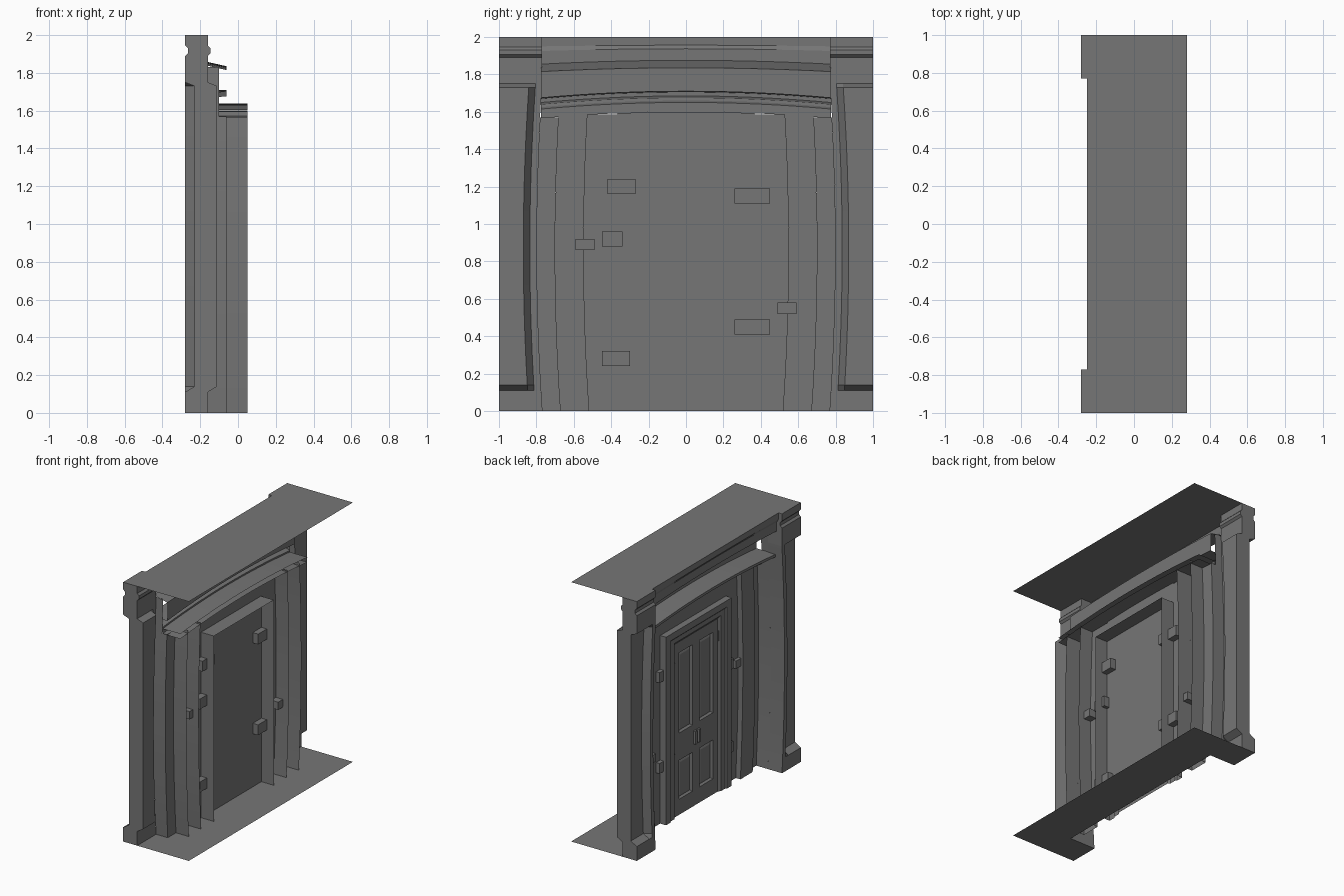
import bpy, bmesh
from mathutils import Vector

cube = bpy.data.objects.get("Cube")
if cube:
    bpy.data.objects.remove(cube)

stone = bpy.data.materials.new("grey stone")
stone.use_nodes = True
GREY = (0.18, 0.18, 0.18, 1)
stone.diffuse_color = GREY
stone.node_tree.nodes["Principled BSDF"].inputs["Base Color"].default_value = GREY


def finish(name, bm):
    bmesh.ops.recalc_face_normals(bm, faces=bm.faces)
    mesh = bpy.data.meshes.new(name)
    bm.to_mesh(mesh)
    bm.free()
    mesh.materials.append(stone)
    obj = bpy.data.objects.new(name, mesh)
    bpy.context.collection.objects.link(obj)
    return obj


def loft(name, rows, closed=False):
    """Skin a list of equally long point rows; closed rows make a capped solid."""
    bm = bmesh.new()
    grid = [[bm.verts.new(p) for p in row] for row in rows]
    n = len(rows[0])
    for a, b in zip(grid, grid[1:]):
        for i in range(n if closed else n - 1):
            j = (i + 1) % n
            bm.faces.new((a[i], a[j], b[j], b[i]))
    if closed:
        bm.faces.new(grid[0])
        bm.faces.new(grid[-1])
    return finish(name, bm)


def box(name, x, y, z):
    bm = bmesh.new()
    bmesh.ops.create_cube(bm, size=1)
    for v in bm.verts:
        v.co = Vector([(r[0] + r[1]) / 2 + c * (r[1] - r[0]) for r, c in zip((x, y, z), v.co)])
    return finish(name, bm)


def bow(z):
    return max(0, 0.03 * (1 - ((z - 0.87) / 0.87) ** 2))


def arch(y, rise=0.035):
    return rise * (1 - (y / 0.77) ** 2)


def spread(start, end, steps=12):
    return [start + (end - start) * i / steps for i in range(steps + 1)]


def surround(name, profile):
    """Sweep (half width, height, depth) points up, over and down an opening."""
    return loft(name, [[(x, -w, 0), (x, -w, h), (x, w, h), (x, w, 0)] for w, h, x in profile])


# Floor and ceiling sheets; the floor reaches forward under both piers
loft("floor_sheet", [[(-0.06, -1, 0), (-0.06, 1, 0)], [(0.28, -1, 0), (0.28, 1, 0)]])
loft("ceiling_sheet", [[(-0.25, -1, 2), (-0.25, 1, 2)], [(0.28, -1, 2), (0.28, 1, 2)]])

LEVELS = [0, 0.11] + spread(0.14, 1.73) + [1.75, 1.89, 1.905, 1.93, 1.945, 2]
for side, label in ((1, "left"), (-1, "right")):
    # Pier with sunk panel, bowed inner edge and grooved capital
    rows = []
    for z in LEVELS:
        b = bow(z) if z < 1.75 else 0
        groove = 0.015 if 1.9 < z < 1.94 else 0
        sunk = 0.05 if 0.12 < z < 1.74 else 0
        cols = [(1, sunk), (0.84 + b, sunk), (0.805 + b, 0), (0.77 + b, 0)]
        front = [(-0.28 + d + groove, side * y, z) for y, d in cols]
        back = [(-0.16 + d + groove, side * y, z) for y, d in reversed(cols)]
        rows.append(front + back)
    loft(label + "_pier", rows, closed=True)
    loft(label + "_floor_return", [[(x, side * y, 0) for y in (0.77, 1)] for x in (-0.16, -0.06)])

    # Deep reveal behind the pier, stepped back above the head
    loft(label + "_reveal", [[(x, side * (0.77 + bow(z)), z) for z in spread(0, 1.57)] for x in (-0.16, -0.06)])
    loft(label + "_upper_reveal", [[(x, side * (0.77 + bow(z)), z) for z in (1.57, 1.83)] for x in (-0.16, -0.1)])

    # Bowed channel post and the flat walls on either side of it
    post = [(0.05, 0.67), (-0.1, 0.67), (-0.1, 0.52), (0.05, 0.52)]
    loft(label + "_post", [[(x, side * (y + bow(z)), z) for x, y in post] for z in spread(0, 1.595)])
    loft(label + "_outer_wall", [[(-0.06, side * (y + bow(z)), z) for y in (0.67, 0.77)] for z in spread(0, 1.57)])
    loft(label + "_recess_wall", [[(-0.06, side * 0.365, z), (-0.06, side * (0.52 + bow(z)), z)]
                                  for z in spread(0, 1.585)])

# Arched lintel: moulded face, sloping soffit and frieze wall
YS = spread(-0.775, 0.775, 16)
LINTEL = [(-0.25, 2, 0), (-0.25, 1.95, 0.3), (-0.235, 1.925, 0.6), (-0.235, 1.855, 1),
          (-0.06, 1.815, 1), (-0.06, 1.675, 1.75)]
loft("lintel", [[(x, y, z + k * arch(y, 0.02)) for x, z, k in LINTEL] for y in YS])

# Projecting cornice shelf running down to the door head
CORNICE = [(-0.06, 1.675), (-0.22, 1.67), (-0.22, 1.65), (-0.15, 1.64),
           (-0.13, 1.625), (-0.1, 1.615), (-0.1, 1.6)]
loft("cornice", [[(x, y, z + arch(y)) for x, z in CORNICE] for y in YS])

# Arched head: hollow channel across the posts, with wall below it
HEAD = [(0.05, 1.603), (-0.1, 1.603), (-0.1, 1.565), (0.05, 1.565)]
loft("arched_head", [[(x, y, z + arch(y)) for x, z in HEAD] for y in YS])
loft("over_door_wall", [[(-0.06, y, 1.43), (-0.06, y, 1.565 + arch(y))] for y in spread(-0.365, 0.365, 8)])

# Door lining, stepped casing and plain back
surround("door_lining", [(0.365, 1.43, -0.06), (0.365, 1.43, 0.05)])
surround("door_casing", [(0.4, 1.45, -0.06), (0.4, 1.45, -0.11), (0.345, 1.4, -0.11),
                         (0.335, 1.39, -0.1), (0.285, 1.355, -0.1), (0.265, 1.335, -0.085)])
loft("door_back", [[(-0.056, y, z) for y in (-0.365, 0.365)] for z in (0, 1.43)])

# Door leaf with four sunk panels
cuts_y = [-0.27, -0.205, -0.045, 0.045, 0.205, 0.27]
cuts_z = [0, 0.12, 0.42, 0.63, 1.25, 1.34]
door = loft("door", [[(-0.085, y, z) for y in cuts_y] for z in cuts_z])
bm = bmesh.new()
bm.from_mesh(door.data)
panels = []
for f in bm.faces:
    c = f.calc_center_median()
    if 0.05 < abs(c.y) < 0.2 and (0.12 < c.z < 0.42 or 0.63 < c.z < 1.25):
        panels.append(f)
for thickness, depth in ((0.015, 0.015), (0.02, -0.006)):
    bmesh.ops.inset_individual(bm, faces=panels, thickness=thickness)
    for f in panels:
        for v in f.verts:
            v.co.x += depth
bm.to_mesh(door.data)
bm.free()

# Pair of door handles
for y in (-0.022, 0.022):
    box("door_handle", (-0.105, -0.085), (y - 0.01, y + 0.01), (0.48, 0.58))

# Hinge and lock blocks set through the casing and posts
for y0, y1, z in ((0.26, 0.45, 0.41), (0.26, 0.45, 1.11), (-0.45, -0.3, 0.24),
                  (-0.45, -0.34, 0.88), (-0.42, -0.27, 1.16)):
    box("hinge_block", (-0.09, -0.01), (y0, y1), (z, z + 0.08))
for y, z in ((0.54, 0.52), (-0.54, 0.86)):
    box("post_block", (-0.085, 0.0), (y - 0.05, y + 0.05), (z, z + 0.06))
